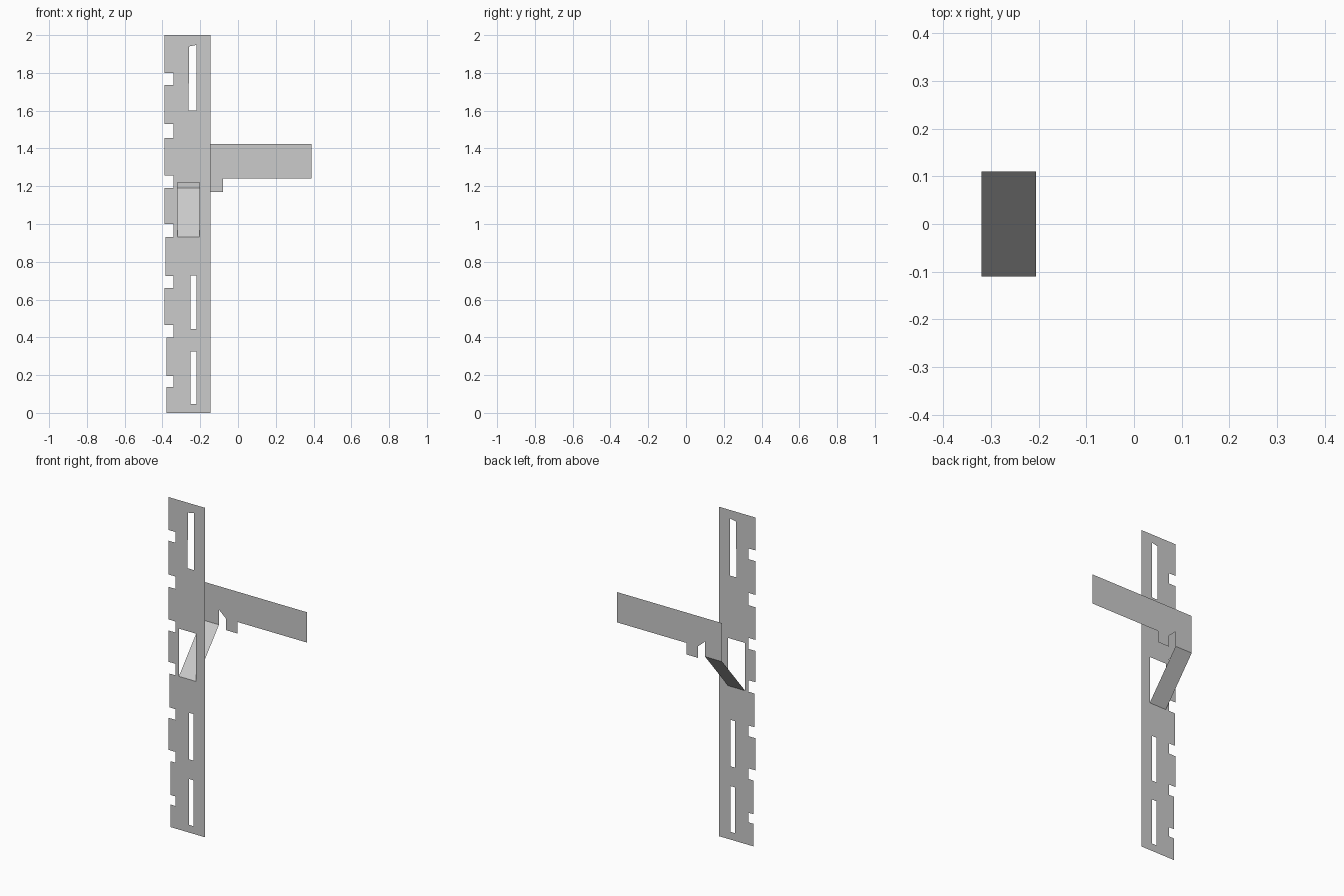
import bpy, bmesh
from mathutils import Vector

if "Cube" in bpy.data.objects:
    bpy.data.objects.remove(bpy.data.objects["Cube"])

FRONT, BACK = -0.11, 0.11


def rect(x0, x1, z0, z1):
    return [(x0, z0), (x1, z0), (x1, z1), (x0, z1)]


def sheet(name, loops, place):
    """Flat sheet from an outline plus hole loops; place maps (x, z) to 3D."""
    bm = bmesh.new()
    edges = []
    for loop in loops:
        vs = [bm.verts.new((x, 0, z)) for x, z in loop]
        edges += [bm.edges.new((a, b)) for a, b in zip(vs, vs[1:] + vs[:1])]
    bmesh.ops.triangle_fill(bm, use_beauty=True, edges=edges, normal=Vector((0, -1, 0)))
    for f in bm.faces:
        f.normal_update()
        if f.normal.y > 0:
            f.normal_flip()
    for v in bm.verts:
        v.co = place(v.co.x, v.co.z)
    mesh = bpy.data.meshes.new(name)
    bm.to_mesh(mesh)
    bm.free()
    obj = bpy.data.objects.new(name, mesh)
    bpy.context.collection.objects.link(obj)
    return obj


# Upright strip: notched left edge, three slots and a window for the bent tongue
notches = [(0.137, 0.195), (0.40, 0.465), (0.66, 0.725), (0.93, 1.0),
           (1.19, 1.257), (1.455, 1.53), (1.735, 1.80)]
left = [-0.378, -0.378, -0.39, -0.384, -0.39, -0.39, -0.39, -0.39]
outline = [(-0.145, 2), (-0.145, 0), (left[0], 0)]
for i, (lo, hi) in enumerate(notches):
    outline += [(left[i], lo), (-0.342, lo), (-0.342, hi), (left[i + 1], hi)]
outline.append((left[-1], 2))
window = rect(-0.32, -0.205, 0.93, 1.22)
slots = [rect(-0.252, -0.221, 0.047, 0.325),
         rect(-0.252, -0.221, 0.445, 0.727),
         [(-0.262, 1.602), (-0.22, 1.602), (-0.22, 1.948), (-0.259, 1.94)]]
sheet("upright_strip", [outline, window] + slots, lambda x, z: (x, FRONT, z))

# Side arm on the rear plane, with small hook tab and relief notch
arm = [(-0.32, 1.19), (-0.205, 1.19), (-0.205, 1.282), (-0.158, 1.24),
       (-0.158, 1.17), (-0.08, 1.17), (-0.08, 1.24), (0.388, 1.24),
       (0.388, 1.424), (-0.32, 1.424)]
sheet("side_arm", [arm], lambda x, z: (x, BACK, z))

# Sloping tongue joining the window's lower edge to the arm
z0, z1 = 0.93, 1.19
sheet("sloping_tongue", [rect(-0.32, -0.205, z0, z1)],
      lambda x, z: (x, FRONT + (BACK - FRONT) * (z - z0) / (z1 - z0), z))
